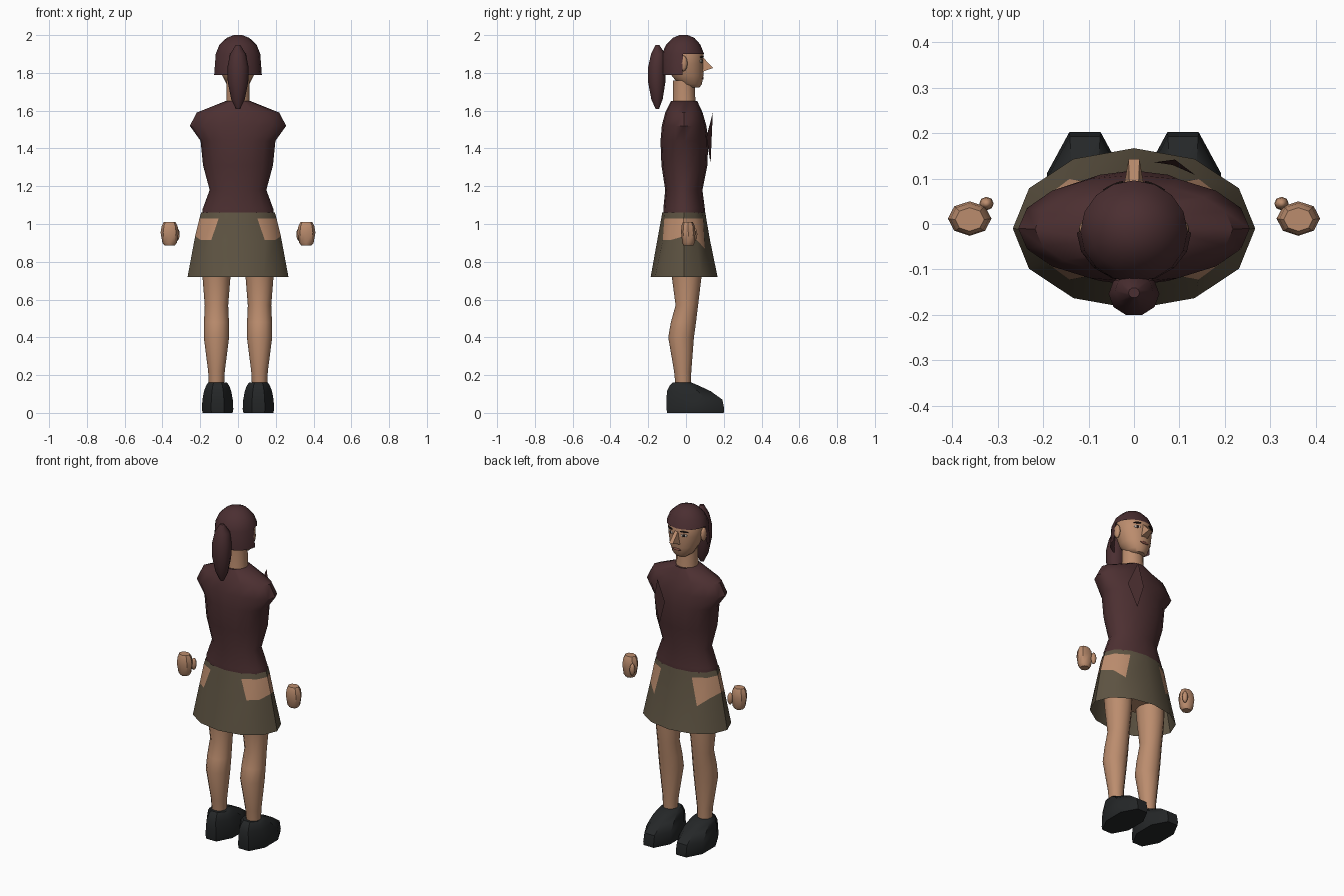
import bpy, bmesh, math
from mathutils import Vector

cube = bpy.data.objects.get("Cube")
if cube:
    bpy.data.objects.remove(cube, do_unlink=True)


def material(name, r, g, b):
    m = bpy.data.materials.new(name)
    m.use_nodes = True
    m.diffuse_color = (r, g, b, 1)
    bsdf = m.node_tree.nodes["Principled BSDF"]
    bsdf.inputs["Base Color"].default_value = (r, g, b, 1)
    bsdf.inputs["Roughness"].default_value = 0.9
    return m


SKIN = material("skin", 0.50, 0.265, 0.155)
HAIR = material("dark_auburn_hair", 0.070, 0.028, 0.031)
SHIRT = material("maroon_cloth", 0.073, 0.029, 0.031)
SKIRT = material("olive_cloth", 0.112, 0.088, 0.055)
SHOE = material("black_leather", 0.018, 0.020, 0.021)
DARK = material("eye_black", 0.015, 0.009, 0.008)
WHITE = material("eye_white", 0.55, 0.50, 0.45)
LIP = material("lip_brown", 0.25, 0.09, 0.065)


def finish(name, bm, mats, angle=40):
    bmesh.ops.recalc_face_normals(bm, faces=bm.faces)
    mesh = bpy.data.meshes.new(name)
    bm.to_mesh(mesh)
    bm.free()
    for m in mats:
        mesh.materials.append(m)
    ob = bpy.data.objects.new(name, mesh)
    bpy.context.collection.objects.link(ob)
    bpy.ops.object.select_all(action='DESELECT')
    ob.select_set(True)
    bpy.context.view_layer.objects.active = ob
    bpy.ops.object.shade_smooth_by_angle(angle=math.radians(angle))
    return ob


def loft_mesh(rings, n=12, cx=0, turn=0, bottom=True, top=True):
    """Stack elliptical rings given as (z, half width, y back, y front)."""
    bm = bmesh.new()
    rows = []
    for z, rx, y0, y1 in rings:
        row = []
        for i in range(n):
            a = 2 * math.pi * (i + turn) / n
            row.append(bm.verts.new((cx + rx * math.cos(a),
                                     (y0 + y1) / 2 + (y1 - y0) / 2 * math.sin(a), z)))
        rows.append(row)
    for low, high in zip(rows, rows[1:]):
        for i in range(n):
            j = (i + 1) % n
            bm.faces.new((low[i], low[j], high[j], high[i]))
    if bottom:
        bm.faces.new(rows[0])
    if top:
        bm.faces.new(rows[-1])
    return bm, rows


def loft(name, rings, mat, angle=40, **kw):
    return finish(name, loft_mesh(rings, **kw)[0], [mat], angle)


def blob(name, centre, size, mat, turn_z=0, tilt=0, seg=10):
    bm = bmesh.new()
    bmesh.ops.create_uvsphere(bm, u_segments=seg, v_segments=6, radius=1)
    for v in bm.verts:
        v.co = Vector(a * b for a, b in zip(v.co, size))
    ob = finish(name, bm, [mat], 60)
    ob.location = centre
    ob.rotation_euler = (0, tilt, turn_z)
    return ob


# Shirt with cap sleeves
loft("shirt", [(1.05, .19, -.12, .10), (1.08, .187, -.12, .10), (1.18, .15, -.11, .087),
               (1.31, .185, -.13, .113), (1.44, .198, -.135, .118), (1.52, .255, -.128, .108),
               (1.59, .218, -.11, .088), (1.65, .068, -.08, .06)], SHIRT, n=16)

# Pointed cloth flap on the chest
bm = bmesh.new()
flap = [bm.verts.new(p) for p in ((.09, .142, 1.59), (.135, .108, 1.46),
                                  (.085, .13, 1.32), (.045, .136, 1.46))]
bm.faces.new(flap)
finish("chest_flap", bm, [SHIRT])

# Skirt with bare hip patches at the sides
bm, rows = loft_mesh([(.72, .267, -.187, .167), (.915, .227, -.152, .127),
                      (1.03, .204, -.131, .107), (1.06, .195, -.126, .103)],
                     bottom=False, top=False)
patch = [f for f in bm.faces if abs(f.calc_center_median().x) > .1
         and .92 < f.calc_center_median().z < 1.03]
for f in patch:
    f.material_index = 1
for v in rows[1]:
    if .1 < abs(v.co.x) < .13:
        v.co.x *= 1.25
        v.co.y *= .92
        v.co.z = .87 if v.co.y > 0 else .915
    elif abs(v.co.x) > .22:
        v.co.z = .935
finish("skirt", bm, [SKIRT, SKIN])

# Hips hidden under the skirt
loft("hips", [(.80, .13, -.08, .07), (.87, .185, -.125, .10), (.95, .19, -.13, .105),
              (1.04, .185, -.12, .095)], SKIN)

# Neck and head
loft("neck", [(1.58, .07, -.08, .06), (1.65, .062, -.07, .05), (1.76, .06, -.07, .045)], SKIN)
loft("head", [(1.722, .035, .0, .07), (1.74, .06, -.04, .084), (1.785, .083, -.075, .092),
              (1.85, .1, -.095, .093), (1.9, .102, -.1, .092), (1.95, .085, -.09, .07)],
     SKIN, n=16)

# Hair cap, cut away around the face
bm, rows = loft_mesh([(1.79, .126, -.128, .09), (1.9, .118, -.128, .096), (1.95, .098, -.105, .076),
                      (1.985, .06, -.07, .045), (2.0, .022, -.035, .01)], n=16, bottom=False)
bmesh.ops.delete(bm, geom=[f for f in bm.faces if f.calc_center_median().z < 1.88
                           and f.calc_center_median().y > -.03], context='FACES')
finish("hair_cap", bm, [HAIR])

# Ponytail
loft("ponytail", [(1.61, .012, -.162, -.142), (1.66, .036, -.185, -.122), (1.75, .054, -.203, -.107),
                  (1.83, .056, -.203, -.105), (1.9, .042, -.187, -.108), (1.947, .012, -.163, -.14)],
     HAIR, n=10)

# Nose wedge
bm = bmesh.new()
pts = [(-.022, .085, 1.805), (.022, .085, 1.805), (.01, .085, 1.888), (-.01, .085, 1.888),
       (-.012, .143, 1.826), (.012, .143, 1.826)]
v = [bm.verts.new(p) for p in pts]
for quad in ((0, 1, 2, 3), (0, 4, 5, 1), (3, 2, 5, 4), (0, 3, 4), (1, 5, 2)):
    bm.faces.new([v[i] for i in quad])
finish("nose", bm, [SKIN])

# Mouth
blob("mouth", (0, .089, 1.772), (.03, .005, .007), LIP)

for side, s in (("left", 1), ("right", -1)):
    # Face details and ears
    blob(side + "_eye", (s * .044, .081, 1.862), (.019, .004, .009), WHITE, -s * .42)
    blob(side + "_iris", (s * .044, .084, 1.862), (.009, .003, .009), DARK, -s * .42)
    blob(side + "_brow", (s * .046, .084, 1.885), (.025, .004, .005), DARK, -s * .42, s * .1)
    blob(side + "_ear", (s * .108, -.014, 1.85), (.014, .022, .042), SKIN)

    # Leg
    loft(side + "_leg", [(.14, .04, -.055, .025), (.22, .044, -.063, .028), (.4, .067, -.094, .042),
                         (.48, .066, -.08, .053), (.57, .062, -.055, .064),
                         (.72, .074, -.075, .082), (.88, .08, -.09, .085)],
         SKIN, cx=s * .114)

    # Shoe
    loft(side + "_shoe", [(0, .086, -.112, .212), (.02, .09, -.116, .215), (.07, .087, -.116, .205),
                          (.115, .078, -.11, .14), (.145, .066, -.092, .072), (.16, .054, -.075, .035)],
         SHOE, 35, n=8, cx=s * .108, turn=.5)

    # Hand with thumb
    loft(side + "_hand", [(.885, .026, -.012, .038), (.9, .038, -.02, .046), (.955, .048, -.026, .05),
                          (.99, .042, -.024, .046), (1.01, .032, -.016, .036)],
         SKIN, n=8, cx=s * .362)
    blob(side + "_thumb", (s * .325, .045, .945), (.016, .015, .036), SKIN, seg=8)
